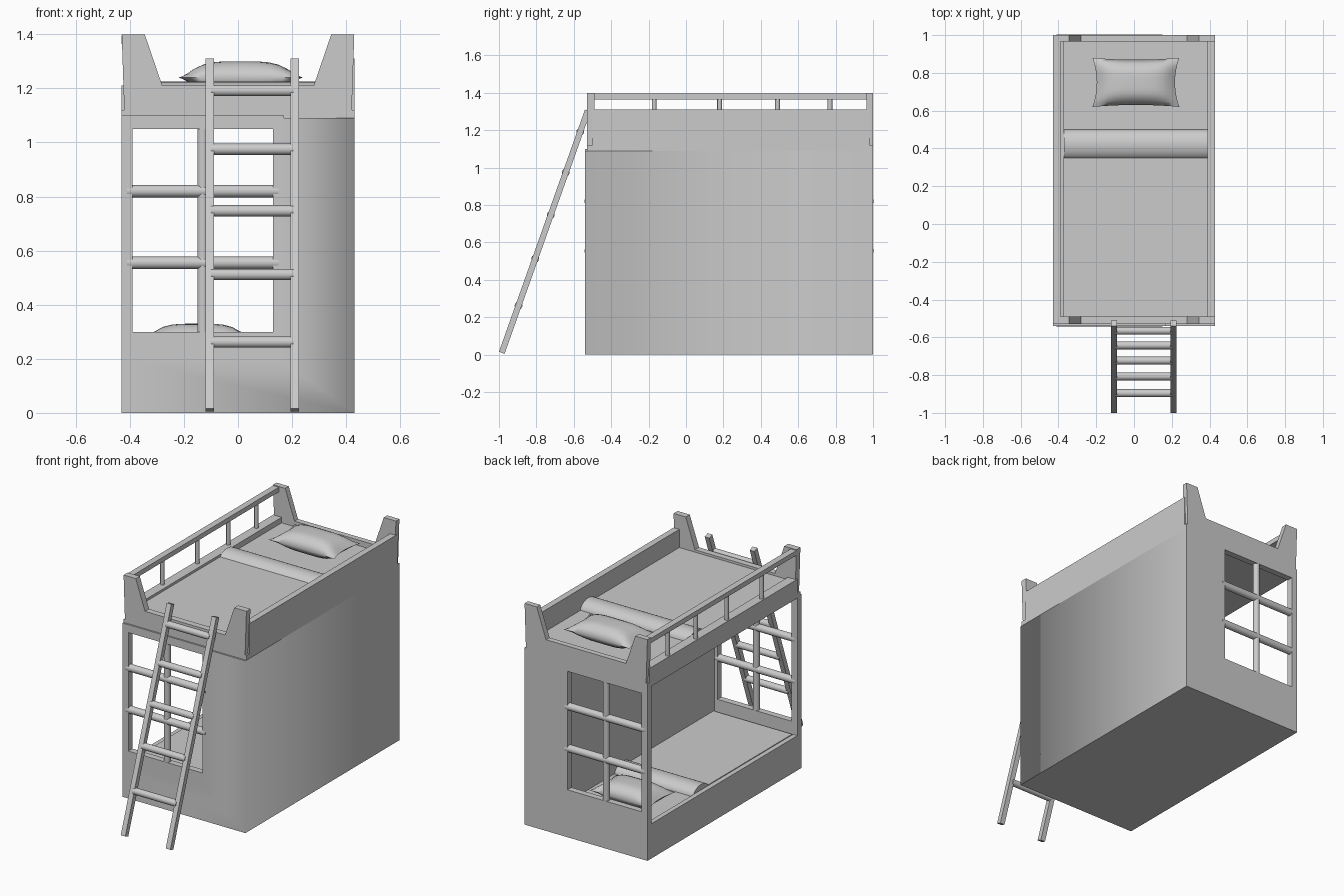
import bpy, bmesh, math
from mathutils import Vector

cube = bpy.data.objects.get("Cube")
if cube:
    bpy.data.objects.remove(cube)

grey = bpy.data.materials.new("light grey")
grey.use_nodes = True
grey.diffuse_color = (0.6, 0.6, 0.6, 1)
grey.node_tree.nodes["Principled BSDF"].inputs["Base Color"].default_value = (0.6, 0.6, 0.6, 1)

FRONT, BACK, SIDE = -0.54, 1.0, 0.43


def finish(name, bm, smooth_angle=None):
    bmesh.ops.recalc_face_normals(bm, faces=bm.faces)
    mesh = bpy.data.meshes.new(name)
    bm.to_mesh(mesh)
    bm.free()
    mesh.materials.append(grey)
    ob = bpy.data.objects.new(name, mesh)
    bpy.context.collection.objects.link(ob)
    if smooth_angle:
        bpy.ops.object.select_all(action='DESELECT')
        ob.select_set(True)
        bpy.context.view_layer.objects.active = ob
        bpy.ops.object.shade_smooth_by_angle(angle=math.radians(smooth_angle))
    return ob


def box(name, x, y, z):
    bm = bmesh.new()
    bmesh.ops.create_cube(bm, size=1)
    for v in bm.verts:
        v.co = [r[0] if c < 0 else r[1] for c, r in zip(v.co, (x, y, z))]
    return finish(name, bm)


def extrude(name, points, start, end, axis="y", smooth_angle=None):
    """Extrude an outline along y (points are x, z) or along x (points are y, z)."""
    place = (lambda a, d, b: (a, d, b)) if axis == "y" else (lambda a, d, b: (d, a, b))
    bm = bmesh.new()
    face = bm.faces.new([bm.verts.new(place(a, start, b)) for a, b in points])
    new = bmesh.ops.extrude_face_region(bm, geom=[face])["geom"]
    shift = Vector(place(0, end - start, 0))
    bmesh.ops.translate(bm, vec=shift, verts=[g for g in new if isinstance(g, bmesh.types.BMVert)])
    return finish(name, bm, smooth_angle)


def rod(name, a, b, radius, sides=16):
    a, b = Vector(a), Vector(b)
    bm = bmesh.new()
    bmesh.ops.create_cone(bm, cap_ends=True, segments=sides, radius1=radius,
                          radius2=radius, depth=(b - a).length)
    turn = (b - a).to_track_quat('Z', 'Y')
    for v in bm.verts:
        v.co = turn @ v.co + (a + b) / 2
    return finish(name, bm, 40)


def pillow(name, centre, half, puff, n=12):
    bm = bmesh.new()
    for sign in (1, -1):
        grid = bmesh.ops.create_grid(bm, x_segments=n, y_segments=n, size=1)["verts"]
        for vert in grid:
            u, v = vert.co.x, vert.co.y
            x = u * half[0] * (1 - 0.1 * (1 - v * v))
            y = v * half[1] * (1 - 0.08 * (1 - u * u))
            z = sign * puff * (1 - u ** 4) * (1 - v ** 4)
            vert.co = Vector(centre) + Vector((x, y, z))
    bmesh.ops.remove_doubles(bm, verts=bm.verts, dist=0.0005)
    return finish(name, bm, 80)


# Main body: low base and tall closed side, softly shaded round its front corner
outline = [(-SIDE, 0), (SIDE, 0), (SIDE, 1.09), (0.15, 1.09), (0.15, 0.2), (-SIDE, 0.2)]
body = extrude("body", outline, FRONT, BACK)
for poly in body.data.polygons:
    poly.use_smooth = True
for edge in body.data.edges:
    ends = [body.data.vertices[i].co for i in edge.vertices]
    edge.use_edge_sharp = not all(p.x > 0.42 and p.y < -0.5 for p in ends)
box("lower_rim", (-SIDE, -0.4), (FRONT, BACK), (0.2, 0.22))

# Window frames at both ends of the lower bunk
for end, y0, y1 in (("front", FRONT, -0.5), ("back", 0.96, BACK)):
    mid = (y0 + y1) / 2
    box(end + "_frame_sill", (-SIDE, 0.17), (y0, y1), (0.2, 0.3))
    box(end + "_frame_head", (-SIDE, 0.17), (y0, y1), (1.05, 1.1))
    box(end + "_frame_outer_post", (-SIDE, -0.39), (y0, y1), (0.22, 1.09))
    box(end + "_frame_inner_post", (0.13, 0.17), (y0, y1), (0.2, 1.09))
    rod(end + "_window_upright", (-0.13, mid, 0.25), (-0.13, mid, 1.08), 0.02)
    for i, z in enumerate((0.555, 0.82)):
        rod(f"{end}_window_bar_{i + 1}", (-0.41, mid, z), (0.15, mid, z), 0.023)

# Upper bunk: floor, shaped end boards, long sides
box("upper_floor", (-SIDE, SIDE), (-0.53, BACK), (1.09, 1.12))
half_board = [(0.42, 1.1), (0.43, 1.4), (0.345, 1.4), (0.28, 1.21)]
board = half_board + [(-x, z) for x, z in reversed(half_board)]
extrude("front_end_board", board, -0.53, -0.49)
extrude("back_end_board", board, 0.965, BACK)
box("closed_side_wall", (0.39, SIDE), (-0.5, 0.98), (1.09, 1.31))
box("open_side_board", (-SIDE, -0.37), (-0.5, 0.98), (1.09, 1.21))
box("guard_rail", (-SIDE, -0.39), (-0.5, 0.98), (1.365, 1.395))
for i, y in enumerate((-0.17, 0.18, 0.49, 0.77)):
    rod(f"guard_baluster_{i + 1}", (-0.41, y, 1.2), (-0.41, y, 1.38), 0.013, 12)

# Bedding: mattress, blanket and rounded fold on each bunk
for bunk, x, z in (("upper", (-0.37, 0.39), 1.17), ("lower", (-0.4, 0.15), 0.2)):
    box(bunk + "_mattress", x, (-0.49, 0.965), (z - 0.06, z + 0.005))
    box(bunk + "_blanket", x, (-0.49, 0.48), (z - 0.05, z + 0.025))
    arc = [(0.42 + 0.08 * math.cos(t), z + 0.055 * math.sin(t))
           for t in (math.pi * k / 12 for k in range(13))]
    extrude(bunk + "_blanket_fold", arc, x[0], x[1], "x", 40)
pillow("upper_pillow", (0.01, 0.75, 1.24), (0.23, 0.13), 0.06)
pillow("lower_pillow", (-0.15, 0.75, 0.27), (0.21, 0.13), 0.06)

# Leaning ladder
foot, top = Vector((0, -0.985, 0.01)), Vector((0, -0.525, 1.305))


def lean(z):
    return foot.lerp(top, (z - foot.z) / (top.z - foot.z)).y


across = Vector((0, top.z - foot.z, foot.y - top.y)).normalized() * 0.016
for side, x in (("right", -0.105), ("left", 0.21)):
    corners = [foot - across, foot + across, top + across, top - across]
    extrude(side + "_ladder_rail", [(p.y, p.z) for p in corners], x - 0.016, x + 0.016, "x")
for i, z in enumerate((0.262, 0.512, 0.747, 0.975, 1.192)):
    rod(f"ladder_rung_{i + 1}", (-0.1, lean(z), z), (0.205, lean(z), z), 0.021)
